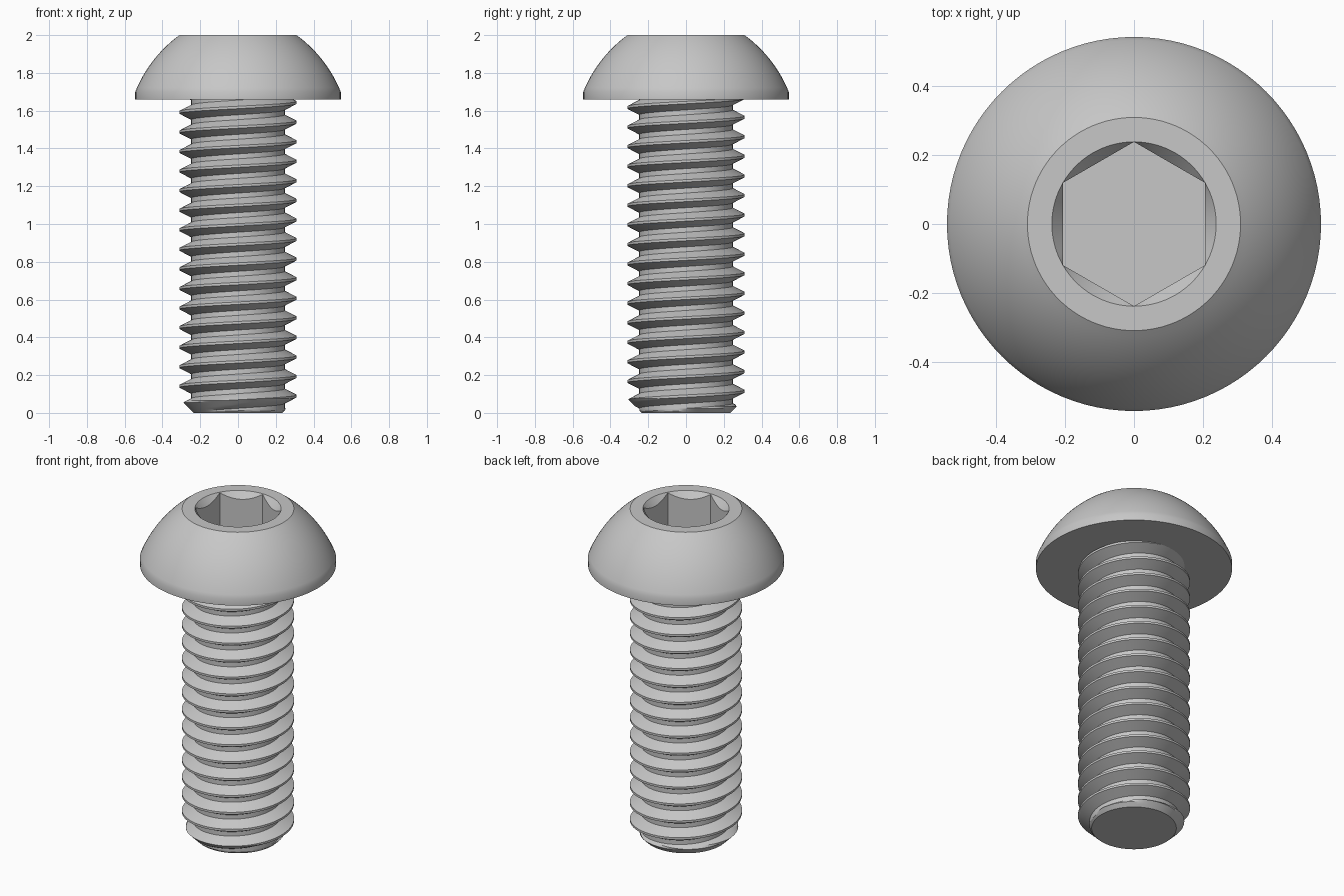
import bpy, bmesh, math
from mathutils import Vector

cube = bpy.data.objects.get("Cube")
if cube:
    bpy.data.objects.remove(cube, do_unlink=True)

SEG = 96
TURN = 2 * math.pi

steel = bpy.data.materials.new("grey steel")
steel.use_nodes = True
steel.diffuse_color = (0.57, 0.57, 0.57, 1)
steel.node_tree.nodes["Principled BSDF"].inputs["Base Color"].default_value = (0.57, 0.57, 0.57, 1)


def polar(r, a, z):
    return Vector((r * math.cos(a), r * math.sin(a), z))


def finish(bm, name):
    bmesh.ops.recalc_face_normals(bm, faces=bm.faces)
    mesh = bpy.data.meshes.new(name)
    bm.to_mesh(mesh)
    bm.free()
    obj = bpy.data.objects.new(name, mesh)
    bpy.context.collection.objects.link(obj)
    mesh.materials.append(steel)
    bpy.ops.object.select_all(action="DESELECT")
    obj.select_set(True)
    bpy.context.view_layer.objects.active = obj
    bpy.ops.object.shade_smooth_by_angle(angle=math.radians(25))
    return obj


# Button head: rings lofted from the underside, over the dome, into the hex socket
HEAD_Z, RIM_Z, TOP_Z = 1.66, 1.70, 2.0
HEAD_R, FLAT_R, SOCKET_R, SOCKET_DEPTH = 0.544, 0.31, 0.239, 0.215

# Dome arc: bulges from the straight line between rim and flat by a given half angle
half = math.radians(16)
chord = Vector((FLAT_R - HEAD_R, TOP_Z - RIM_Z))
dome_r = chord.length / 2 / math.sin(half)
middle = math.atan2(-chord.x, chord.y)
centre_r = HEAD_R - dome_r * math.cos(middle - half)
centre_z = RIM_Z - dome_r * math.sin(middle - half)


def hex_radius(a):
    # Hexagon with corners on the +y and -y axes
    sector = math.radians(60)
    return SOCKET_R * math.cos(sector / 2) / math.cos((a + sector / 2) % sector - sector / 2)


rings = [lambda a: (HEAD_R, HEAD_Z)]
for i in range(17):
    t = middle + half * (i / 8 - 1)
    rings.append(lambda a, t=t: (centre_r + dome_r * math.cos(t), centre_z + dome_r * math.sin(t)))
rings += [
    lambda a: (SOCKET_R, TOP_Z),
    lambda a: (hex_radius(a), TOP_Z - 0.004 - (SOCKET_R - hex_radius(a)) * 1.1),
    lambda a: (hex_radius(a), TOP_Z - SOCKET_DEPTH),
]

bm = bmesh.new()
loops = []
for ring in rings:
    angles = [TURN * i / SEG for i in range(SEG)]
    loops.append([bm.verts.new(polar(ring(a)[0], a, ring(a)[1])) for a in angles])
for lower, upper in zip(loops, loops[1:]):
    for i in range(SEG):
        j = (i + 1) % SEG
        bm.faces.new((lower[i], lower[j], upper[j], upper[i]))
bm.faces.new(loops[0])
bm.faces.new(loops[-1])
finish(bm, "button_head")

# Threaded shank: a tooth profile swept along a right-handed helix
PITCH, ROOT_R, CREST_R, TIP_R = 0.1036, 0.2475, 0.311, 0.235
CREST_AT_X = 1.643 - 17 * PITCH
HALF_TOOTH, HALF_CREST = PITCH * 3 / 8, PITCH / 16
tooth = [(-PITCH / 2, ROOT_R), (-HALF_TOOTH, ROOT_R), (-HALF_CREST, CREST_R),
         (HALF_CREST, CREST_R), (HALF_TOOTH, ROOT_R), (PITCH / 2, ROOT_R)]

bm = bmesh.new()
previous = None
for i in range(20 * SEG + 1):
    a = TURN * i / SEG
    z = CREST_AT_X + PITCH * (i / SEG - 1)
    row = [bm.verts.new(polar(r, a, z + dz)) for dz, r in tooth]
    if previous:
        for k in range(len(tooth) - 1):
            bm.faces.new((previous[k], row[k], row[k + 1], previous[k + 1]))
    previous = row
bmesh.ops.remove_doubles(bm, verts=bm.verts, dist=0.0001)


def slice_at(z, **clear):
    bmesh.ops.bisect_plane(bm, geom=bm.verts[:] + bm.edges[:] + bm.faces[:], dist=0.00001,
                           plane_co=(0, 0, z), plane_no=(0, 0, 1), **clear)


# Trim both ends, then chamfer the tip
slice_at(0, clear_inner=True)
slice_at(HEAD_Z + 0.01, clear_outer=True)
for step in range(1, 8):
    slice_at(step * 0.011)
for v in bm.verts:
    r = math.hypot(v.co.x, v.co.y)
    limit = TIP_R + v.co.z
    if r > limit:
        v.co.x *= limit / r
        v.co.y *= limit / r
bmesh.ops.remove_doubles(bm, verts=bm.verts, dist=0.0001)
open_edges = [e for e in bm.edges if e.is_boundary and all(abs(v.co.z) < 0.0005 for v in e.verts)]
bmesh.ops.holes_fill(bm, edges=open_edges, sides=0)
finish(bm, "threaded_shank")
